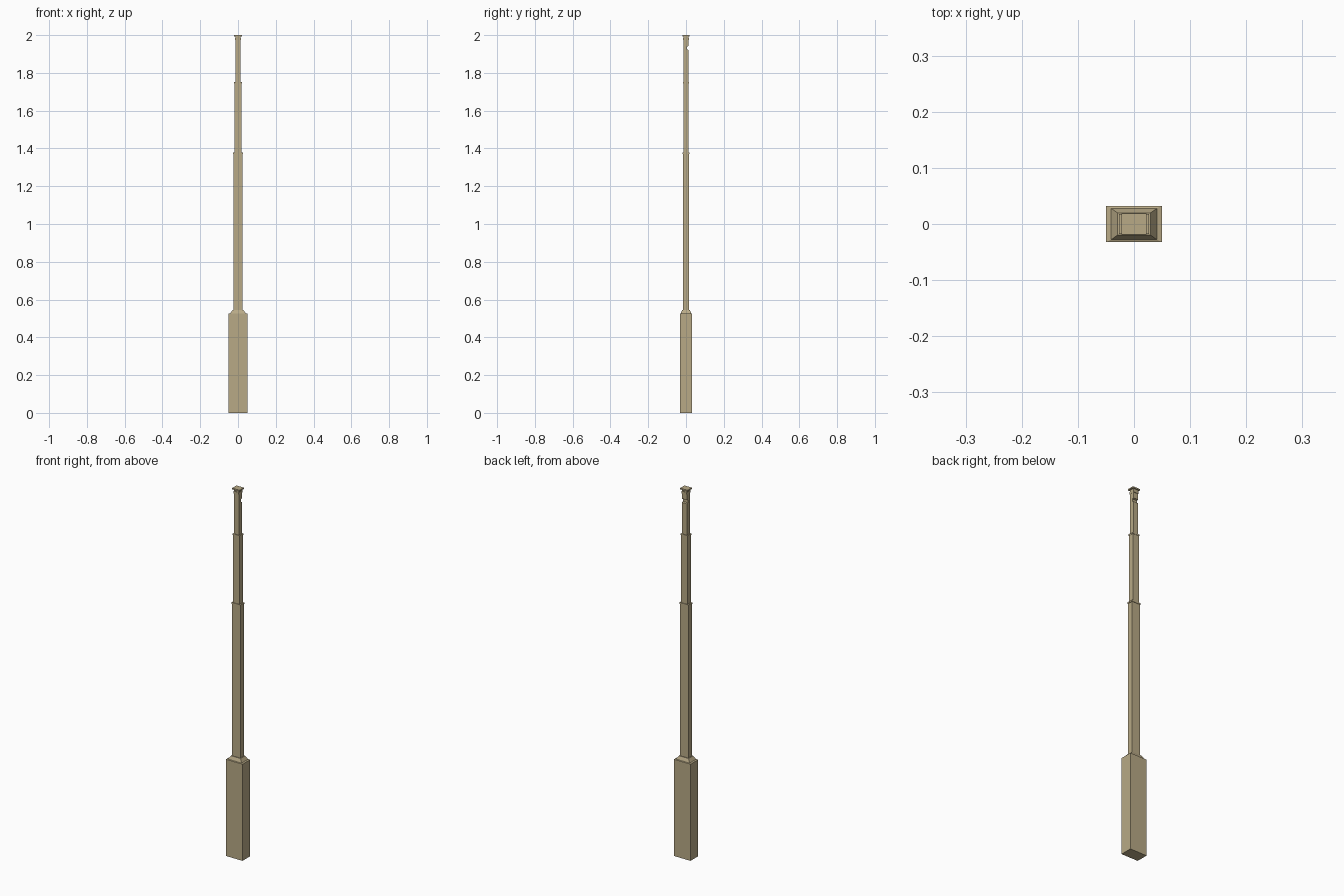
import bpy, bmesh

if "Cube" in bpy.data.objects:
    bpy.data.objects.remove(bpy.data.objects["Cube"])

tan = bpy.data.materials.new("tan")
tan.diffuse_color = (0.48, 0.40, 0.24, 1)
tan.use_nodes = True
tan.node_tree.nodes["Principled BSDF"].inputs["Base Color"].default_value = tan.diffuse_color


def finish(name, bm):
    bmesh.ops.recalc_face_normals(bm, faces=bm.faces[:])
    mesh = bpy.data.meshes.new(name)
    bm.to_mesh(mesh)
    bm.free()
    mesh.materials.append(tan)
    obj = bpy.data.objects.new(name, mesh)
    bpy.context.collection.objects.link(obj)
    return obj


def loft(name, rings):
    """Stack rectangular rings (z, half width, half depth) into a closed solid."""
    bm = bmesh.new()
    loops = [[bm.verts.new((sx * w, sy * d, z))
              for sx, sy in ((-1, -1), (1, -1), (1, 1), (-1, 1))]
             for z, w, d in rings]
    for a, b in zip(loops, loops[1:]):
        for i in range(4):
            j = (i + 1) % 4
            bm.faces.new((a[i], a[j], b[j], b[i]))
    bm.faces.new(loops[0][::-1])
    bm.faces.new(loops[-1])
    return finish(name, bm)


def side_profile(name, points, half_width):
    """Extrude a (y, z) outline across x."""
    bm = bmesh.new()
    face = bm.faces.new([bm.verts.new((-half_width, y, z)) for y, z in points])
    out = bmesh.ops.extrude_face_region(bm, geom=[face])
    moved = [v for v in out["geom"] if isinstance(v, bmesh.types.BMVert)]
    bmesh.ops.translate(bm, verts=moved, vec=(2 * half_width, 0, 0))
    return finish(name, bm)


# Heavy base with a stepped, sloping shoulder
loft("base", [(0, 0.05, 0.0325), (0.525, 0.05, 0.0325),
              (0.527, 0.041, 0.028), (0.545, 0.029, 0.0195)])

# Lower shaft with a thin lip
loft("lower_shaft", [(0.54, 0.0245, 0.0155), (1.372, 0.0245, 0.0155)])
loft("lower_lip", [(1.370, 0.027, 0.0175), (1.378, 0.027, 0.0175)])

# Middle shaft with a thin lip
loft("middle_shaft", [(1.375, 0.0195, 0.0145), (1.746, 0.0195, 0.0145)])
loft("middle_lip", [(1.744, 0.0205, 0.016), (1.752, 0.0205, 0.016)])

# Upper shaft with the notch cut into its back
side_profile("upper_shaft", [(-0.013, 1.75), (0.013, 1.75), (0.013, 1.922),
                             (0.005, 1.925), (0.005, 1.939), (0.013, 1.942),
                             (0.013, 1.976), (-0.013, 1.976)], 0.0145)

# Cap: collar and flat top plate
loft("cap_collar", [(1.973, 0.0155, 0.016), (1.985, 0.0155, 0.016)])
loft("cap_neck", [(1.985, 0.0145, 0.013), (1.993, 0.0145, 0.013)])
loft("cap_plate", [(1.993, 0.022, 0.0185), (2.0, 0.022, 0.0185)])
